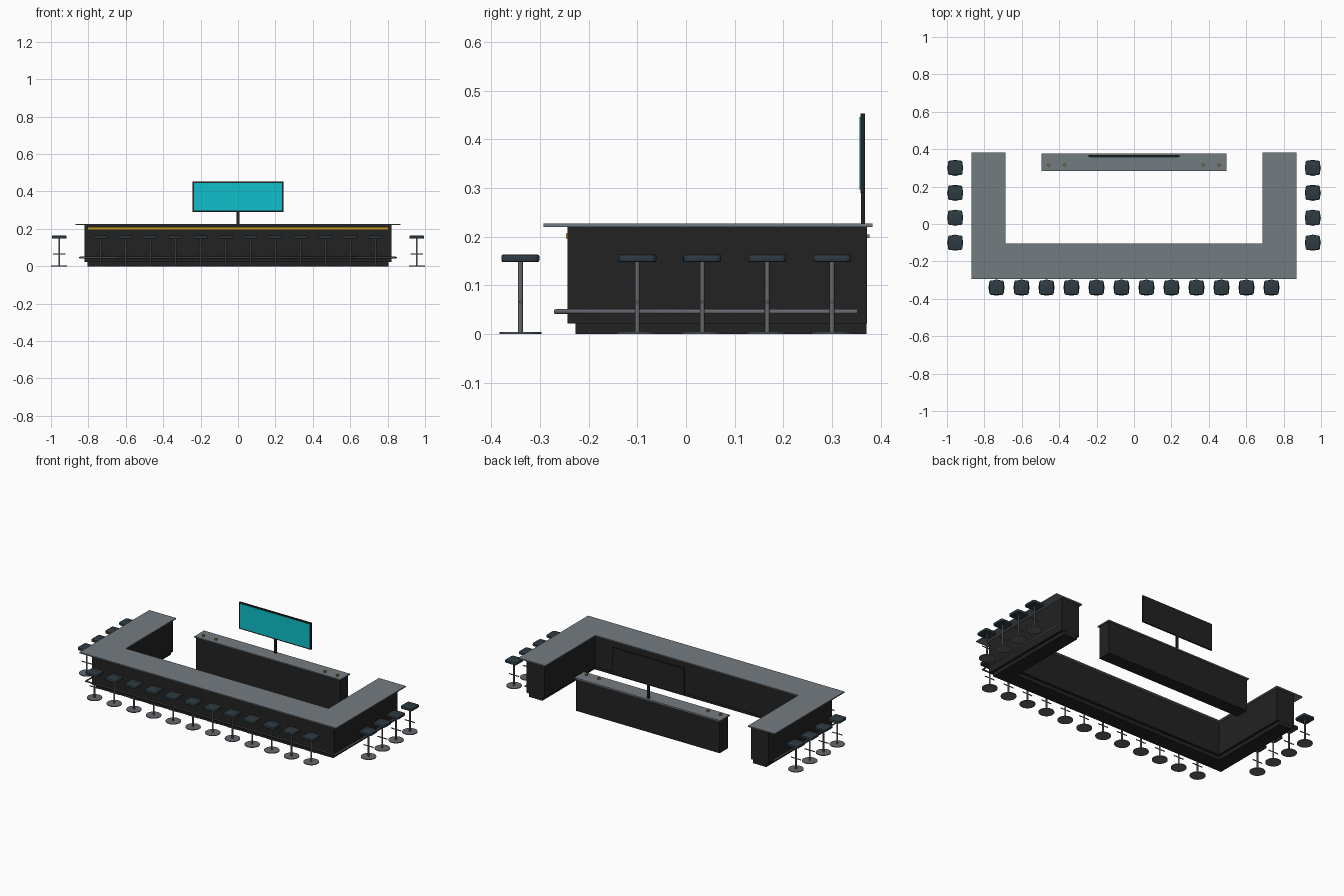
import bpy, bmesh, math
from mathutils import Matrix

if "Cube" in bpy.data.objects:
    bpy.data.objects.remove(bpy.data.objects["Cube"])


def material(name, r, g, b):
    m = bpy.data.materials.new(name)
    m.diffuse_color = (r, g, b, 1)
    m.use_nodes = True
    m.node_tree.nodes["Principled BSDF"].inputs["Base Color"].default_value = m.diffuse_color
    return m


DARK = material("dark panel", 0.016, 0.016, 0.016)
STONE = material("grey stone", 0.175, 0.2, 0.22)
METAL = material("brushed metal", 0.13, 0.14, 0.155)
PAD = material("slate leather", 0.026, 0.043, 0.054)
GLOW = material("amber light", 0.58, 0.31, 0.006)
BRASS = material("brass", 0.3, 0.18, 0.02)
TEAL = material("teal screen", 0.005, 0.53, 0.6)


def finish(name, bm, mat, smooth=False):
    bmesh.ops.recalc_face_normals(bm, faces=bm.faces)
    me = bpy.data.meshes.new(name)
    bm.to_mesh(me)
    bm.free()
    me.materials.append(mat)
    ob = bpy.data.objects.new(name, me)
    bpy.context.collection.objects.link(ob)
    if smooth:
        bpy.ops.object.select_all(action='DESELECT')
        ob.select_set(True)
        bpy.context.view_layer.objects.active = ob
        bpy.ops.object.shade_smooth_by_angle(angle=math.radians(40))
    return ob


def box(name, x0, x1, y0, y1, z0, z1, mat):
    bm = bmesh.new()
    bmesh.ops.create_cube(bm, size=1)
    for v in bm.verts:
        v.co = ((x0 + x1) / 2 + v.co.x * (x1 - x0),
                (y0 + y1) / 2 + v.co.y * (y1 - y0),
                (z0 + z1) / 2 + v.co.z * (z1 - z0))
    return finish(name, bm, mat)


def cylinder(name, r, z0, z1, mat, x=0, y=0, n=24, r2=None):
    bm = bmesh.new()
    bmesh.ops.create_cone(bm, cap_ends=True, segments=n, radius1=r, radius2=r2 or r,
                          depth=z1 - z0, matrix=Matrix.Translation((x, y, (z0 + z1) / 2)))
    return finish(name, bm, mat, True)


def u_block(name, xo, xi, yf, yi, yb, z0, z1, mat):
    """U-shaped slab: outer/inner half width, front, inner front, back."""
    pts = [(-xo, yf), (xo, yf), (xo, yb), (xi, yb), (xi, yi), (-xi, yi), (-xi, yb), (-xo, yb)]
    bm = bmesh.new()
    f = bm.faces.new([bm.verts.new((x, y, z0)) for x, y in pts])
    new = bmesh.ops.extrude_face_region(bm, geom=[f])["geom"]
    bmesh.ops.translate(bm, vec=(0, 0, z1 - z0),
                        verts=[g for g in new if isinstance(g, bmesh.types.BMVert)])
    return finish(name, bm, mat)


# main U-shaped counter
u_block("counter_plinth", 0.805, 0.715, -0.227, -0.135, 0.371, 0, 0.022, DARK)
u_block("counter_body", 0.82, 0.70, -0.243, -0.12, 0.372, 0.022, 0.22, DARK)
u_block("counter_top", 0.87, 0.688, -0.293, -0.105, 0.383, 0.22, 0.227, STONE)
box("light_strip", -0.803, 0.803, -0.246, -0.242, 0.196, 0.206, GLOW)

# foot rail around the outside
cu = bpy.data.curves.new("foot_rail", 'CURVE')
cu.dimensions = '3D'
cu.bevel_depth = 0.005
cu.bevel_resolution = 2
cu.use_fill_caps = True
sp = cu.splines.new('POLY')
sp.points.add(3)
for p, (x, y) in zip(sp.points, [(-0.845, 0.352), (-0.845, -0.268), (0.845, -0.268), (0.845, 0.352)]):
    p.co = (x, y, 0.046, 1)
cu.materials.append(METAL)
bpy.context.collection.objects.link(bpy.data.objects.new("foot_rail", cu))

# back bar with small brass fittings
box("back_bar_body", -0.488, 0.488, 0.29, 0.371, 0, 0.197, DARK)
box("back_bar_top", -0.495, 0.495, 0.283, 0.377, 0.197, 0.204, STONE)
for i, x in enumerate((-0.455, -0.37, 0.37, 0.455)):
    cylinder(f"brass_fitting_{i}", 0.008, 0.204, 0.213, BRASS, x, 0.315, 16)

# display on a post
box("display_post", -0.007, 0.007, 0.359, 0.367, 0.204, 0.30, DARK)
box("display_case", -0.244, 0.244, 0.358, 0.368, 0.29, 0.453, DARK)
box("display_screen", -0.236, 0.236, 0.356, 0.359, 0.297, 0.446, TEAL)

# one stool, then linked copies
parts = [
    cylinder("stool_base", 0.043, 0, 0.004, METAL, n=32),
    cylinder("stool_post", 0.005, 0.004, 0.148, METAL, n=16),
]
bm = bmesh.new()
bmesh.ops.create_cone(bm, cap_ends=True, segments=12, radius1=0.003, radius2=0.003, depth=0.066,
                      matrix=Matrix.Translation((0, 0, 0.066)) @ Matrix.Rotation(math.pi / 2, 4, 'Y'))
parts.append(finish("stool_footrest", bm, METAL, True))

# padded square seat with rounded corners and edges
bm = bmesh.new()
bmesh.ops.create_cube(bm, size=1, matrix=Matrix.Translation((0, 0, 0.1555))
                      @ Matrix.Diagonal((0.078, 0.078, 0.016, 1)))
upright = [e for e in bm.edges if abs(e.verts[0].co.z - e.verts[1].co.z) > 0.001]
bmesh.ops.bevel(bm, geom=upright, offset=0.012, segments=4, profile=0.5, affect='EDGES')
rim = [e for e in bm.edges if abs(e.verts[0].co.z - e.verts[1].co.z) < 0.001]
bmesh.ops.bevel(bm, geom=rim, offset=0.004, segments=2, profile=0.5, affect='EDGES')
parts.append(finish("stool_seat", bm, PAD, True))

spots = [(-0.735 + 1.47 * i / 11, -0.34) for i in range(12)]
spots += [(s * 0.956, -0.1 + 0.4 * i / 3) for s in (-1, 1) for i in range(4)]
for k, (x, y) in enumerate(spots):
    for p in parts:
        ob = p if k == 0 else p.copy()
        if k:
            ob.name = f"{p.name}_{k}"
            bpy.context.collection.objects.link(ob)
        ob.location = (x, y, 0)
